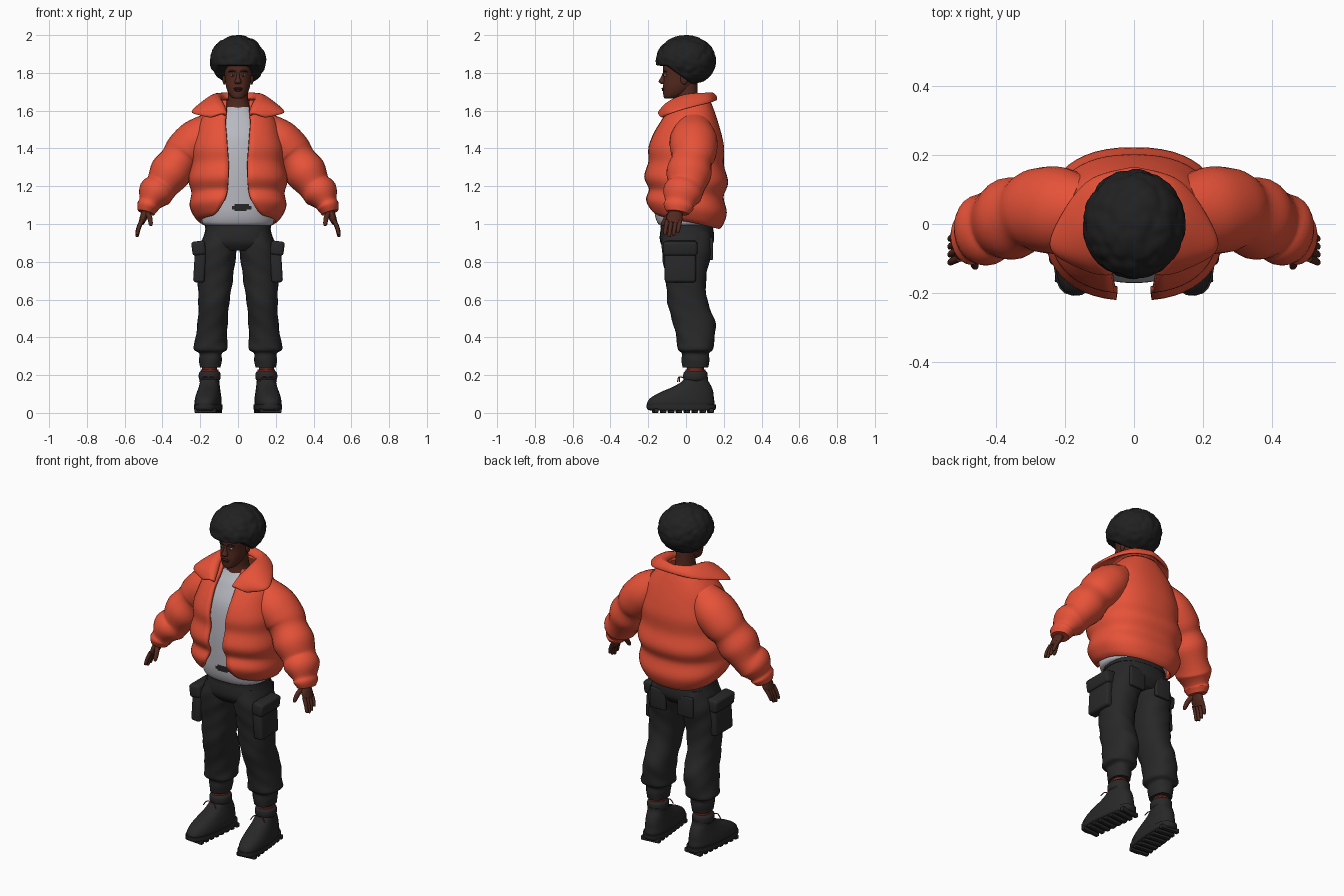
import bpy, bmesh, math, random
from mathutils import Vector, Matrix

random.seed(4)
default_cube = bpy.data.objects.get("Cube")
if default_cube:
    bpy.data.objects.remove(default_cube, do_unlink=True)


def material(name, red, green, blue):
    mat = bpy.data.materials.new(name)
    mat.use_nodes = True
    colour = (red, green, blue, 1)
    mat.diffuse_color = colour
    shader = mat.node_tree.nodes["Principled BSDF"]
    shader.inputs["Base Color"].default_value = colour
    shader.inputs["Roughness"].default_value = 0.8
    return mat


ORANGE = material("orange padding", 0.8, 0.085, 0.04)
CLOTH = material("charcoal cloth", 0.021, 0.021, 0.021)
HAIR = material("black hair", 0.015, 0.015, 0.016)
SHIRT = material("pale grey cotton", 0.48, 0.48, 0.53)
SKIN = material("brown skin", 0.085, 0.022, 0.013)
LIPS = material("dark lips", 0.06, 0.014, 0.011)
WHITE = material("eye white", 0.4, 0.36, 0.34)
RED = material("red lace", 0.25, 0.03, 0.02)


def finish(name, bm, mat, mirror=False, solid=0, subsurf=0, angle=50):
    """Turn a bmesh into a smooth shaded object with its modifiers."""
    bmesh.ops.recalc_face_normals(bm, faces=bm.faces)
    mesh = bpy.data.meshes.new(name)
    bm.to_mesh(mesh)
    bm.free()
    mesh.materials.append(mat)
    mesh.shade_smooth()
    mesh.set_sharp_from_angle(angle=math.radians(angle))
    obj = bpy.data.objects.new(name, mesh)
    bpy.context.scene.collection.objects.link(obj)
    if mirror:
        obj.modifiers.new("mirror", 'MIRROR').use_mirror_merge = False
    if solid:
        mod = obj.modifiers.new("thickness", 'SOLIDIFY')
        mod.thickness = solid
        mod.offset = 0
    if subsurf:
        mod = obj.modifiers.new("rounding", 'SUBSURF')
        mod.levels = mod.render_levels = subsurf
    return obj


def spline(rows, steps):
    """Smooth curve through rows of numbers."""
    rows = [Vector(r) for r in rows]
    out = []
    for i in range(len(rows) - 1):
        a, b, c, d = (rows[min(max(i + k, 0), len(rows) - 1)] for k in (-1, 0, 1, 2))
        for s in range(steps):
            t = s / steps
            out.append(b + (c - a) * (t / 2) + (a * 2 - b * 5 + c * 4 - d) * (t * t / 2)
                       + (b * 3 - a - c * 3 + d) * (t ** 3 / 2))
    return out + [rows[-1]]


def squash(v, power):
    return math.copysign(abs(v) ** (2 / power), v)


def skin_grid(bm, rings, closed):
    for low, high in zip(rings, rings[1:]):
        count = len(low)
        for i in range(count if closed else count - 1):
            j = (i + 1) % count
            bm.faces.new((low[i], low[j], high[j], high[i]))


def sweep(name, rows, mat, sides=24, steps=4, level=True, power=2.0, wrinkle=0,
          place=None, **options):
    """Loft ellipses (x, y, z, radius a, radius b), level or square to the path."""
    rows = spline(rows, steps)
    bm = bmesh.new()
    rings = []
    for i, row in enumerate(rows):
        centre = Vector(row[:3])
        u, v = Vector((1, 0, 0)), Vector((0, 1, 0))
        if not level:
            tangent = Vector(rows[min(i + 1, len(rows) - 1)][:3]) - Vector(rows[max(i - 1, 0)][:3])
            u = (v - tangent * (v.dot(tangent) / tangent.length_squared)).normalized()
            v = tangent.normalized().cross(u)
        ring = []
        for k in range(sides):
            t = math.tau * k / sides
            grow = 1 + wrinkle * math.sin(3 * t + 38 * centre.z) * math.sin(t + 21 * centre.z)
            ring.append(bm.verts.new(centre + u * (row[3] * grow * squash(math.cos(t), power))
                                     + v * (row[4] * grow * squash(math.sin(t), power))))
        rings.append(ring)
    skin_grid(bm, rings, True)
    bm.faces.new(rings[0])
    bm.faces.new(rings[-1])
    if place:
        bm.transform(place)
    return finish(name, bm, mat, **options)


def ball(name, centre, size, mat, **options):
    bm = bmesh.new()
    bmesh.ops.create_icosphere(bm, subdivisions=3, radius=1,
                               matrix=Matrix.Translation(centre) @ Matrix.Diagonal((*size, 1)))
    return finish(name, bm, mat, **options)


def block(name, centre, size, mat, tilt=0, place=None, bevel=0.015, **options):
    bm = bmesh.new()
    bmesh.ops.create_cube(bm, size=1, matrix=Matrix.Translation(centre)
                          @ Matrix.Rotation(tilt, 4, 'Y') @ Matrix.Diagonal((*size, 1)))
    bmesh.ops.bevel(bm, geom=bm.edges[:], offset=bevel, segments=3, affect='EDGES', profile=0.5)
    if place:
        bm.transform(place)
    return finish(name, bm, mat, **options)


# Jacket body: open-fronted shell; rows are z, centre y, radii, opening, drop at back
jacket = [(1.06, 0, .195, .17, .13, .08), (1.08, 0, .22, .188, .10, .08),
          (1.13, 0, .247, .207, .07, .07), (1.185, 0, .238, .19, .055, .04),
          (1.25, 0, .254, .214, .05, .03), (1.33, 0, .236, .192, .05, .02),
          (1.4, 0, .237, .193, .055, 0), (1.47, .005, .218, .175, .06, 0),
          (1.54, .015, .195, .145, .065, 0), (1.6, .025, .15, .115, .06, 0),
          (1.65, .03, .1, .09, .06, 0)]
bm = bmesh.new()
rings = []
for z, cy, rx, ry, gap, drop in spline(jacket, 5):
    start = math.asin(min(gap / rx, 0.95) ** 1.2)
    ring = []
    for k in range(49):
        t = start + (math.tau - 2 * start) * k / 48
        ring.append(bm.verts.new((rx * squash(math.sin(t), 2.4), cy - ry * squash(math.cos(t), 2.4),
                                  z - drop * (1 - math.cos(t)) / 2)))
    rings.append(ring)
skin_grid(bm, rings, False)
finish("jacket_body", bm, ORANGE, solid=0.018)

# Padded sleeves with pinched seams
sweep("jacket_sleeves", [(.13, .04, 1.52, .09, .08), (.21, .04, 1.45, .125, .112),
                         (.28, .04, 1.38, .122, .112), (.315, .03, 1.335, .108, .1),
                         (.36, .015, 1.27, .12, .11), (.405, 0, 1.2, .1, .088),
                         (.44, -.02, 1.16, .105, .092), (.468, -.035, 1.11, .078, .06),
                         (.478, -.04, 1.09, .08, .058), (.487, -.045, 1.06, .06, .045)],
      ORANGE, level=False, mirror=True)

# Folded collar: inner edge, fold and outer edge from lapel to nape
inner = [(.06, -.135, 1.57), (.07, -.09, 1.61), (.09, -.02, 1.65), (.07, .07, 1.66), (0, .1, 1.66)]
fold = [(.075, -.15, 1.59), (.1, -.1, 1.655), (.12, -.01, 1.695), (.09, .1, 1.7), (0, .14, 1.7)]
outer = [(.14, -.13, 1.56), (.25, -.075, 1.585), (.215, .03, 1.615), (.13, .13, 1.64), (0, .165, 1.655)]
bm = bmesh.new()
strips = []
for edge in (inner, fold, outer):
    curve = spline(edge, 4)
    mirrored = [Vector((-p.x, p.y, p.z)) for p in reversed(curve[:-1])]
    strips.append([bm.verts.new(p) for p in curve + mirrored])
skin_grid(bm, strips, False)
finish("jacket_collar", bm, ORANGE, solid=0.026, subsurf=2)

# Shirt, with a plain dark patch near the hem
shirt = sweep("shirt", [(0, 0, .99, .165, .13), (0, -.005, 1.005, .188, .145), (0, -.01, 1.05, .19, .155),
                        (0, -.01, 1.12, .19, .16), (0, -.01, 1.3, .185, .16), (0, -.005, 1.45, .17, .148),
                        (0, .01, 1.55, .13, .115), (0, .02, 1.6, .09, .09), (0, .02, 1.62, .075, .075)],
              SHIRT, sides=96, steps=8, power=2.3)
shirt.data.materials.append(CLOTH)
for face in shirt.data.polygons:
    c = face.center
    if c.y < 0 and ((c.x - .02) / .05) ** 2 + ((c.z - 1.09) / .022) ** 2 < 1:
        face.material_index = 1

# Trousers
sweep("trouser_hips", [(0, .005, 1.01, .165, .13), (0, .005, .95, .178, .143),
                       (0, .005, .9, .19, .14), (0, .005, .86, .15, .11)], CLOTH, power=2.4)
sweep("trouser_legs", [(.09, .005, .96, .08, .12), (.104, .005, .87, .1, .133), (.115, 0, .78, .095, .12),
                       (.122, 0, .68, .09, .106), (.128, .01, .58, .083, .105), (.135, .045, .47, .08, .112),
                       (.143, .05, .38, .083, .1), (.146, .05, .335, .087, .095), (.145, .05, .315, .06, .075),
                       (.146, .05, .28, .06, .073), (.147, .05, .24, .054, .066)],
      CLOTH, power=2.3, wrinkle=0.045, mirror=True)
sweep("belt", [(0, .005, .975, .176, .14), (0, .005, 1.01, .172, .137)], CLOTH, power=2.4)
block("cargo_pockets", (.203, -.03, .775), (.06, .165, .17), CLOTH, tilt=-.06, mirror=True)
block("pocket_flaps", (.208, -.03, .872), (.072, .18, .075), CLOTH, tilt=.12, mirror=True)
block("back_pockets", (.09, .133, .87), (.1, .02, .12), CLOTH, bevel=.006, mirror=True)

# Ankles and boots, turned slightly outwards
turn = Matrix.Translation((.15, .05, 0)) @ Matrix.Rotation(math.radians(6), 4, 'Z')
sweep("ankles", [(0, 0, .14, .04, .045), (0, 0, .28, .04, .045)], SKIN, place=turn, mirror=True)
sweep("sock_cuffs", [(0, 0, .165, .045, .052), (0, 0, .18, .057, .064), (0, 0, .21, .057, .064),
                     (0, 0, .222, .046, .054)], CLOTH, place=turn, mirror=True)
sweep("boot_uppers", [(0, -.075, .025, .06, .172), (0, -.078, .05, .068, .18), (0, -.07, .08, .066, .168),
                      (0, -.045, .11, .06, .14), (0, -.015, .14, .054, .1), (0, 0, .17, .05, .068),
                      (0, .004, .19, .05, .062)], CLOTH, power=2.4, place=turn, mirror=True)
sweep("boot_soles", [(0, -.07, .012, .064, .165), (0, -.075, .02, .07, .182), (0, -.075, .045, .07, .185)],
      CLOTH, power=2.7, place=turn, mirror=True)
for i in range(8):
    block(f"sole_lug_{i + 1}", (0, .08 - i * .042, .012), (.115, .024, .024), CLOTH,
          bevel=.004, place=turn, mirror=True)
sweep("lace_rings", [(0, 0, .223, .046, .053), (0, 0, .231, .046, .053)], RED, place=turn, mirror=True)
for side in (-1, 1):
    sweep("lace_end", [(0, -.06, .185, .003, .003), (side * .025, -.085, .19, .003, .003),
                       (side * .045, -.09, .165, .003, .003)], RED, sides=6, level=False,
          place=turn, mirror=True)

# Hands
sweep("palms", [(.483, -.045, 1.1, .03, .026), (.488, -.05, 1.07, .032, .022), (.5, -.06, 1.035, .043, .02),
                (.512, -.068, 1.005, .038, .015)], SKIN, sides=16, level=False, mirror=True)
for i, finger in enumerate(("index", "middle", "ring", "little")):
    y = -.1 + i * .023
    length = (.062, .072, .066, .05)[i]
    sweep(finger + "_fingers", [(.508, y, 1.02, .011, .011),
                                (.524, y - .006, 1.015 - length * .5, .011, .011),
                                (.534, y - .012, 1.01 - length, .009, .009),
                                (.535, y - .013, 1.004 - length, .004, .004)],
          SKIN, sides=10, level=False, mirror=True)
sweep("thumbs", [(.485, -.07, 1.065, .014, .014), (.468, -.1, 1.035, .014, .014),
                 (.462, -.122, 1.0, .011, .011), (.462, -.126, .99, .005, .005)],
      SKIN, sides=10, level=False, mirror=True)

# Neck, head and face
sweep("neck", [(0, .015, 1.57, .08, .085), (0, .012, 1.62, .066, .07), (0, .005, 1.66, .054, .06),
               (0, 0, 1.75, .052, .06)], SKIN)
sweep("head", [(0, -.088, 1.664, .02, .022), (0, -.074, 1.672, .036, .044), (0, -.055, 1.695, .052, .066),
               (0, -.04, 1.73, .064, .081), (0, -.03, 1.78, .07, .088), (0, -.028, 1.83, .074, .094),
               (0, -.02, 1.9, .07, .09)], SKIN, power=2.2, sides=32)
sweep("nose", [(0, -.112, 1.802, .007, .01), (0, -.12, 1.775, .01, .014), (0, -.125, 1.753, .018, .02),
               (0, -.118, 1.742, .014, .014)], SKIN, sides=16)
ball("upper_lip", (0, -.117, 1.717, ), (.024, .012, .006), LIPS)
ball("lower_lip", (0, -.115, 1.708), (.021, .012, .007), LIPS)
ball("eyes", (.028, -.107, 1.787), (.013, .012, .007), WHITE, mirror=True)
ball("irises", (.028, -.116, 1.787), (.006, .005, .006), HAIR, mirror=True)
sweep("eyebrows", [(.012, -.119, 1.805, .004, .004), (.03, -.117, 1.811, .004, .005),
                   (.05, -.104, 1.806, .003, .003)], HAIR, sides=8, level=False, mirror=True)
ball("ears", (.073, -.01, 1.77), (.01, .02, .032), SKIN, mirror=True)

# Rounded hair, lumpy, with the hairline rising toward the face
bm = bmesh.new()
bmesh.ops.create_icosphere(bm, subdivisions=5, radius=1)
lumps = [Vector([random.gauss(0, 1) for _ in range(3)]).normalized() for _ in range(260)]
for vert in bm.verts:
    near = max(vert.co.dot(lump) for lump in lumps)
    p = vert.co * (0.96 + 0.045 * max(0, 1 - (1 - near) * 60))
    p = Vector((p.x * .15, p.y * .16, 1.865 + p.z * .135))
    rise = min(max((.05 - p.y) / .15, 0), 1)
    p.z = max(p.z, 1.728 + .105 * rise + (vert.co.z + 1) * .01)
    vert.co = p
finish("hair", bm, HAIR)
